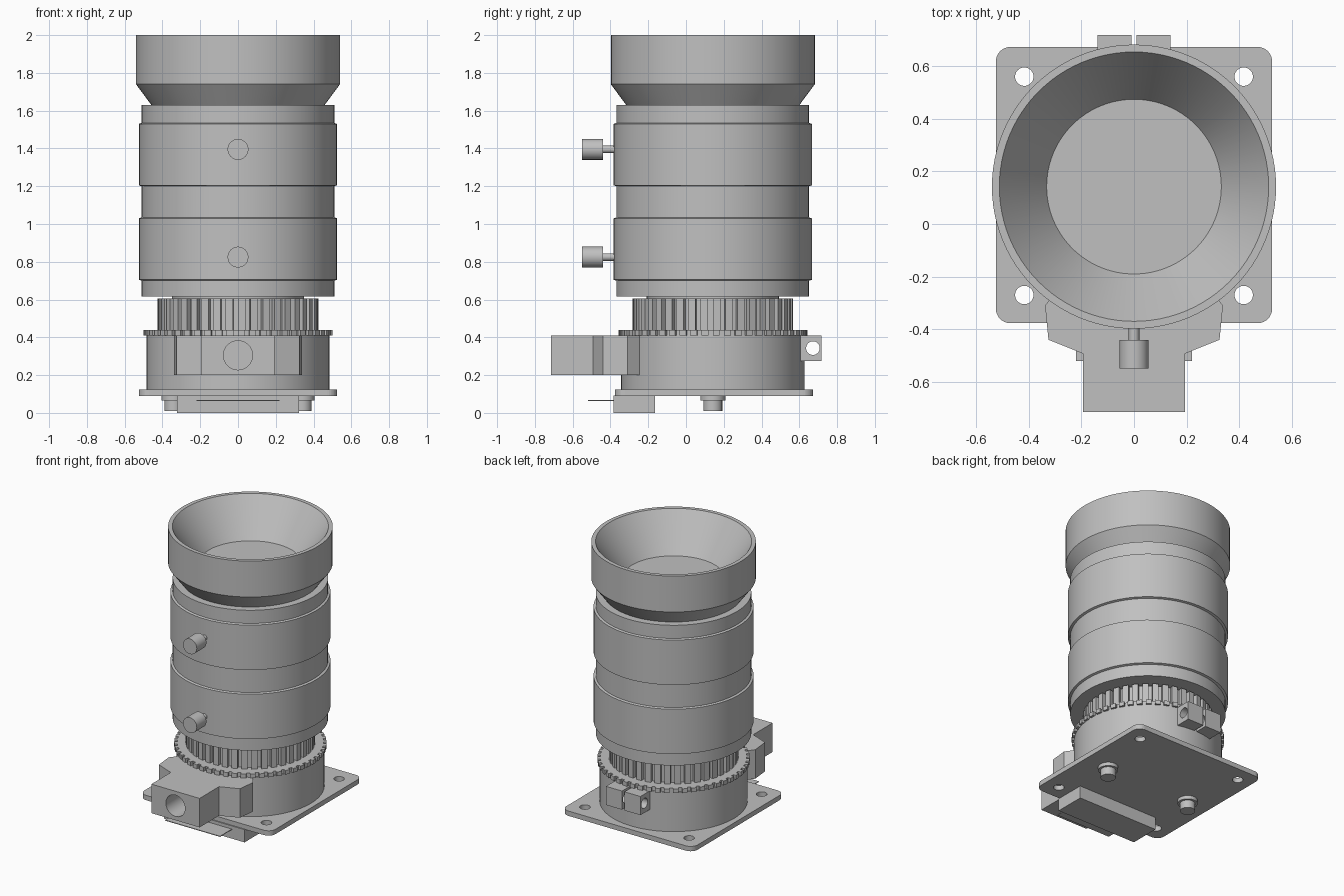
import bpy, bmesh, math
from mathutils import Matrix, Vector

if "Cube" in bpy.data.objects:
    bpy.data.objects.remove(bpy.data.objects["Cube"])

AXIS_Y = 0.142  # the lens axis sits behind the centre

grey = bpy.data.materials.new("satin grey")
grey.use_nodes = True
grey.diffuse_color = (0.527, 0.527, 0.527, 1)
grey.node_tree.nodes["Principled BSDF"].inputs["Base Color"].default_value = grey.diffuse_color


def finish(name, bm, smooth=False):
    bmesh.ops.recalc_face_normals(bm, faces=bm.faces[:])
    mesh = bpy.data.meshes.new(name)
    bm.to_mesh(mesh)
    bm.free()
    mesh.materials.append(grey)
    obj = bpy.data.objects.new(name, mesh)
    bpy.context.collection.objects.link(obj)
    bpy.ops.object.select_all(action="DESELECT")
    obj.select_set(True)
    bpy.context.view_layer.objects.active = obj
    if smooth:
        bpy.ops.object.shade_smooth_by_angle(angle=math.radians(25))
    return obj


def lathe(name, profile, y=AXIS_Y, x=0, steps=96):
    """Spin (radius, z) points that start and end on the axis."""
    bm = bmesh.new()
    verts = [bm.verts.new((r, 0, z)) for r, z in profile]
    edges = [bm.edges.new(pair) for pair in zip(verts, verts[1:])]
    bmesh.ops.spin(bm, geom=verts + edges, cent=(0, 0, 0), axis=(0, 0, 1),
                   angle=math.tau, steps=steps, use_duplicate=False)
    bmesh.ops.remove_doubles(bm, verts=bm.verts[:], dist=1e-5)
    bmesh.ops.translate(bm, verts=bm.verts[:], vec=(x, y, 0))
    return finish(name, bm, True)


def prism(name, outline, z0, z1):
    """Extrude an (x, y) outline upward."""
    bm = bmesh.new()
    face = bm.faces.new([bm.verts.new((x, y, z0)) for x, y in outline])
    top = bmesh.ops.extrude_face_region(bm, geom=[face])["geom"]
    bmesh.ops.translate(bm, vec=(0, 0, z1 - z0),
                        verts=[v for v in top if isinstance(v, bmesh.types.BMVert)])
    return finish(name, bm)


def box(name, x0, x1, y0, y1, z0, z1):
    return prism(name, [(x0, y0), (x1, y0), (x1, y1), (x0, y1)], z0, z1)


def rod(name, start, end, radius, segments=40):
    """Solid cylinder between two points."""
    a, b = Vector(start), Vector(end)
    turn = (b - a).to_track_quat("Z", "Y").to_matrix().to_4x4()
    bm = bmesh.new()
    bmesh.ops.create_cone(bm, cap_ends=True, segments=segments, radius1=radius, radius2=radius,
                          depth=(b - a).length, matrix=Matrix.Translation((a + b) / 2) @ turn)
    return finish(name, bm, True)


def drill(target, start, end, radius):
    cutter = rod("drill", start, end, radius)
    cutter.hide_render = True
    mod = target.modifiers.new("hole", "BOOLEAN")
    mod.operation = "DIFFERENCE"
    mod.solver = "EXACT"
    mod.object = cutter
    bpy.context.view_layer.objects.active = target
    bpy.ops.object.modifier_apply(modifier=mod.name)
    bpy.data.objects.remove(cutter)


def gear(name, outer, inner, teeth, z0, z1, fill):
    outline = []
    for i in range(teeth):
        for offset, r in ((0, outer), (fill, outer), (fill, inner), (1, inner)):
            a = math.tau * (i + offset) / teeth
            outline.append((r * math.cos(a), AXIS_Y + r * math.sin(a)))
    return prism(name, outline, z0, z1)


# Barrel with stepped focus bands
lathe("lens_barrel", [(0, 0.615), (0.51, 0.615), (0.51, 0.70), (0.525, 0.705), (0.525, 1.03),
                      (0.51, 1.035), (0.51, 1.20), (0.525, 1.205), (0.525, 1.53),
                      (0.51, 1.535), (0.51, 1.63), (0, 1.63)])

# Flared hood with conical recess and flat front glass
lathe("lens_hood", [(0, 1.625), (0.455, 1.625), (0.54, 1.74), (0.54, 2), (0.512, 2),
                    (0.332, 1.74), (0, 1.74)])

# Neck, knurled ring and toothed flange
lathe("neck", [(0, 0.59), (0.35, 0.59), (0.35, 0.62), (0, 0.62)])
gear("knurled_ring", 0.425, 0.395, 40, 0.43, 0.605, 0.6)
gear("toothed_flange", 0.50, 0.48, 52, 0.41, 0.44, 0.6)

# Mount drum
lathe("mount_drum", [(0, 0.12), (0.485, 0.12), (0.485, 0.411), (0, 0.411)])

# Base plate with rounded corners and four screw holes
corner = 0.055
outline = []
for k, (sx, sy) in enumerate(((1, 1), (-1, 1), (-1, -1), (1, -1))):
    for i in range(9):
        a = (k + i / 8) * math.pi / 2
        outline.append((sx * (0.525 - corner) + corner * math.cos(a),
                        0.148 + sy * (0.525 - corner) + corner * math.sin(a)))
plate = prism("base_plate", outline, 0.09, 0.125)
for sx in (-1, 1):
    for y in (-0.27, 0.56):
        drill(plate, (sx * 0.417, y, 0), (sx * 0.417, y, 0.2), 0.035)

# Locating pins under the plate
for side, sx in (("left", 1), ("right", -1)):
    lathe(side + "_locating_pin", [(0, 0.01), (0.05, 0.01), (0.05, 0.065), (0.066, 0.065),
                                   (0.066, 0.095), (0, 0.095)], x=sx * 0.34, steps=40)

# Board connector and its thin tongue
box("board_connector", -0.322, 0.322, -0.385, -0.165, 0, 0.092)
box("connector_tongue", -0.22, 0.22, -0.52, -0.38, 0.064, 0.069)

# Front housing with round socket
half = [(0.193, -0.715), (0.193, -0.493), (0.325, -0.44), (0.338, -0.31), (0.285, -0.24)]
housing = prism("front_housing", half + [(-x, y) for x, y in reversed(half)], 0.20, 0.41)
drill(housing, (0, -0.8, 0.305), (0, -0.45, 0.305), 0.077)

# Split clamp lugs at the back, bored through for a screw
for side, sx in (("left", 1), ("right", -1)):
    lug = box(side + "_clamp_lug", *sorted((sx * 0.01, sx * 0.138)), 0.58, 0.718, 0.275, 0.41)
    drill(lug, (-0.3, 0.672, 0.343), (0.3, 0.672, 0.343), 0.036)

# Thumb screws locking the bands
for name, z in (("lower", 0.825), ("upper", 1.395)):
    rod(name + "_screw_shaft", (0, -0.43, z), (0, -0.33, z), 0.02)
    rod(name + "_screw_knob", (0, -0.55, z), (0, -0.44, z), 0.055)
    rod(name + "_screw_collar", (0, -0.45, z), (0, -0.425, z), 0.02)
